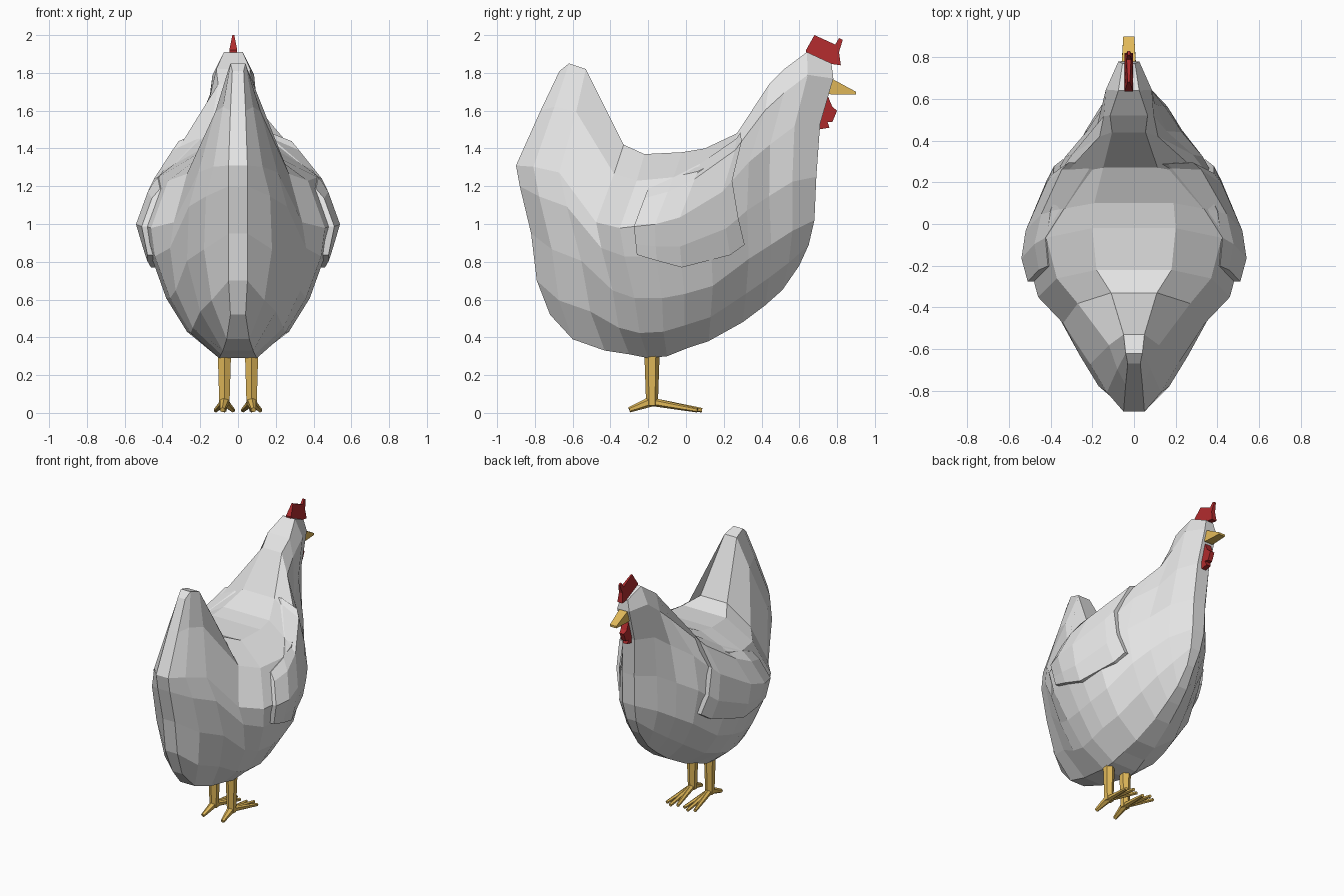
import bpy
import bmesh
from mathutils import Vector

default_cube = bpy.data.objects.get("Cube")
if default_cube:
    bpy.data.objects.remove(default_cube)


def make_material(name, colour):
    material = bpy.data.materials.new(name)
    material.use_nodes = True
    material.diffuse_color = (*colour, 1)
    shader = next(n for n in material.node_tree.nodes if n.type == "BSDF_PRINCIPLED")
    shader.inputs["Base Color"].default_value = (*colour, 1)
    return material


white = make_material("white_feathers", (.77, .77, .77))
yellow = make_material("yellow_horn", (.75, .48, .1))
red = make_material("red_skin", (.43, .024, .026))


def finish(bm, name, material):
    """Turn a bmesh into a named, flat shaded object."""
    bmesh.ops.recalc_face_normals(bm, faces=bm.faces)
    mesh = bpy.data.meshes.new(name)
    bm.to_mesh(mesh)
    bm.free()
    mesh.materials.append(material)
    obj = bpy.data.objects.new(name, mesh)
    bpy.context.collection.objects.link(obj)
    return obj


# Side outline of the bird as four edges, each a path of (y, z)
top_edge = [(-.67, 1.81), (-.62, 1.85), (-.53, 1.82), (-.33, 1.42), (-.22, 1.37), (-.02, 1.38),
            (.1, 1.4), (.27, 1.48), (.44, 1.74), (.52, 1.82), (.64, 1.91), (.77, 1.85)]
bottom_edge = [(-.72, .52), (-.6, .39), (-.43, .33), (-.3, .31), (-.2, .29), (-.1, .3),
               (0, .34), (.12, .38), (.3, .48), (.42, .57), (.51, .65), (.6, .78)]
back_edge = [(-.67, 1.81), (-.77, 1.6), (-.9, 1.31), (-.88, 1.2), (-.82, .95), (-.79, .7), (-.72, .52)]
front_edge = [(.77, 1.85), (.78, 1.77), (.71, 1.53), (.69, 1.25), (.68, 1.02), (.65, .89), (.6, .78)]

# Half widths in hundredths, one row per level from back to head, tail to chest
half_widths = [
    [3, 4, 5, 11, 18, 20, 19, 13, 8, 9, 5, 3],
    [4, 8, 12, 27, 37, 42, 40, 33, 14, 12, 11, 5],
    [5, 13, 21, 34, 46, 51, 49, 43, 29, 17, 12, 5],
    [5, 17, 26, 36, 44, 46, 46, 43, 33, 23, 15, 5],
    [5, 18, 27, 33, 36, 38, 38, 36, 29, 23, 16, 5],
    [5, 14, 20, 24, 25, 27, 27, 25, 20, 16, 11, 4],
    [4, 6, 8, 9, 10, 10, 9, 8, 6, 5, 4, 3],
]
columns, levels = len(top_edge), len(back_edge)


def outline_point(i, j):
    """Blend the four outline edges into one interior point."""
    u, v = i / (columns - 1), j / (levels - 1)
    t, b, k, f = (Vector(p) for p in (top_edge[i], bottom_edge[i], back_edge[j], front_edge[j]))
    upper = Vector(top_edge[0]).lerp(Vector(top_edge[-1]), u)
    lower = Vector(bottom_edge[0]).lerp(Vector(bottom_edge[-1]), u)
    return t.lerp(b, v) + k.lerp(f, u) - upper.lerp(lower, v)


def lean(y, z):
    """The head sits slightly off the centre line."""
    return -.025 * min(1, max(0, (z - 1.2) / .4)) if y > .2 else 0


flank = [[Vector((half_widths[j][i] / 100, *outline_point(i, j))) for j in range(levels)]
         for i in range(columns)]

# Body, tail, neck and head in one skin
bm = bmesh.new()
rings = []
for column in flank:
    left = [bm.verts.new((p.x + lean(p.y, p.z), p.y, p.z)) for p in column]
    right = [bm.verts.new((lean(p.y, p.z) - p.x, p.y, p.z)) for p in column]
    rings.append(left + right[::-1])
count = levels * 2
for a, b in zip(rings, rings[1:]):
    for n in range(count):
        m = (n + 1) % count
        bm.faces.new((a[n], a[m], b[m], b[n]))
for ring in (rings[0], rings[-1]):
    for n in range(levels - 1):
        bm.faces.new((ring[n], ring[n + 1], ring[count - 2 - n], ring[count - 1 - n]))
finish(bm, "body", white)


def sample_flank(u, v):
    i, j = min(int(u), columns - 2), min(int(v), levels - 2)
    near = flank[i][j].lerp(flank[i][j + 1], v - j)
    far = flank[i + 1][j].lerp(flank[i + 1][j + 1], v - j)
    return near.lerp(far, u - i)


# Folded wings, flush with the back and raised at the front and lower edges
wing_rear, wing_front = 4.4, 7.1
for side, label in ((1, "left"), (-1, "right")):
    bm = bmesh.new()
    sheet = []
    for u in (wing_rear, 5, 6, 7, wing_front):
        a = (u - wing_rear) / (wing_front - wing_rear)
        line = []
        for v in (1.2 - .9 * a, 1.4 - .4 * a, 2, 2.6 + .4 * a, 2.95 + .7 * a):
            # The front edge stands upright
            p = sample_flank(u + .22 * v * max(0, a - .9) * 10, v)
            lift = .005 if not line else .03
            line.append(bm.verts.new((side * (p.x + lift) + lean(p.y, p.z), p.y, p.z)))
        sheet.append(line)
    for a, b in zip(sheet, sheet[1:]):
        for n in range(len(a) - 1):
            bm.faces.new((a[n], a[n + 1], b[n + 1], b[n]))
    # Skirt back into the body
    rim = [e for e in bm.edges if e.is_boundary]
    skirt = bmesh.ops.extrude_edge_only(bm, edges=rim)["geom"]
    for vert in (g for g in skirt if isinstance(g, bmesh.types.BMVert)):
        vert.co.x -= side * .06
    finish(bm, label + "_wing", white)


def make_plate(name, profile, material, centre, thickness):
    """Upright plate from a (y, z, thickness factor) profile."""
    bm = bmesh.new()
    sides = [[bm.verts.new((centre + s * thickness * f, y, z)) for y, z, f in profile] for s in (1, -1)]
    for loop in sides:
        bm.faces.new(loop)
    for n in range(len(profile)):
        m = (n + 1) % len(profile)
        bm.faces.new((sides[0][n], sides[0][m], sides[1][m], sides[1][n]))
    return finish(bm, name, material)


# Comb, wattle and beak
head_x = -.025
make_plate("comb", [(.64, 1.88, 1), (.635, 1.92, 1), (.68, 2, .25), (.79, 1.95, .5), (.81, 1.985, .3),
                    (.83, 1.975, .3), (.81, 1.91, .7), (.82, 1.84, 1), (.75, 1.85, 1)], red, head_x, .021)
make_plate("wattle", [(.72, 1.68, 1), (.75, 1.68, 1), (.775, 1.62, 1), (.8, 1.6, .7), (.775, 1.54, .7),
                      (.75, 1.54, 1), (.76, 1.51, .7), (.7, 1.5, .7), (.68, 1.55, 1)], red, head_x, .025)
make_plate("beak", [(.74, 1.78, 1.1), (.78, 1.765, 1), (.9, 1.7, .8), (.9, 1.685, .8),
                    (.78, 1.685, 1), (.74, 1.69, 1.1)], yellow, head_x, .033)


def make_limb(name, start, end, start_radius, end_radius):
    """Tapered six sided bar between two points."""
    start, end = Vector(start), Vector(end)
    axis = end - start
    bm = bmesh.new()
    bmesh.ops.create_cone(bm, cap_ends=True, segments=6, radius1=start_radius,
                          radius2=end_radius, depth=axis.length)
    turn = axis.to_track_quat("Z", "Y").to_matrix()
    for vert in bm.verts:
        vert.co = turn @ vert.co + (start + end) / 2
        vert.co.z = max(0, vert.co.z)
    return finish(bm, name, yellow)


# Legs and toes
for side, label in ((1, "left"), (-1, "right")):
    x, y = side * .072, -.18
    make_limb(label + "_leg", (x, y, .04), (x, y, .36), .031, .042)
    for toe, spread in (("inner", -.045), ("middle", 0), ("outer", .045)):
        reach = .085 if toe == "middle" else .06
        make_limb(f"{label}_{toe}_toe", (x, y, .058), (x + side * spread, reach, .014), .022, .012)
    make_limb(label + "_rear_toe", (x, y, .062), (x + side * .01, -.3, .016), .028, .014)
